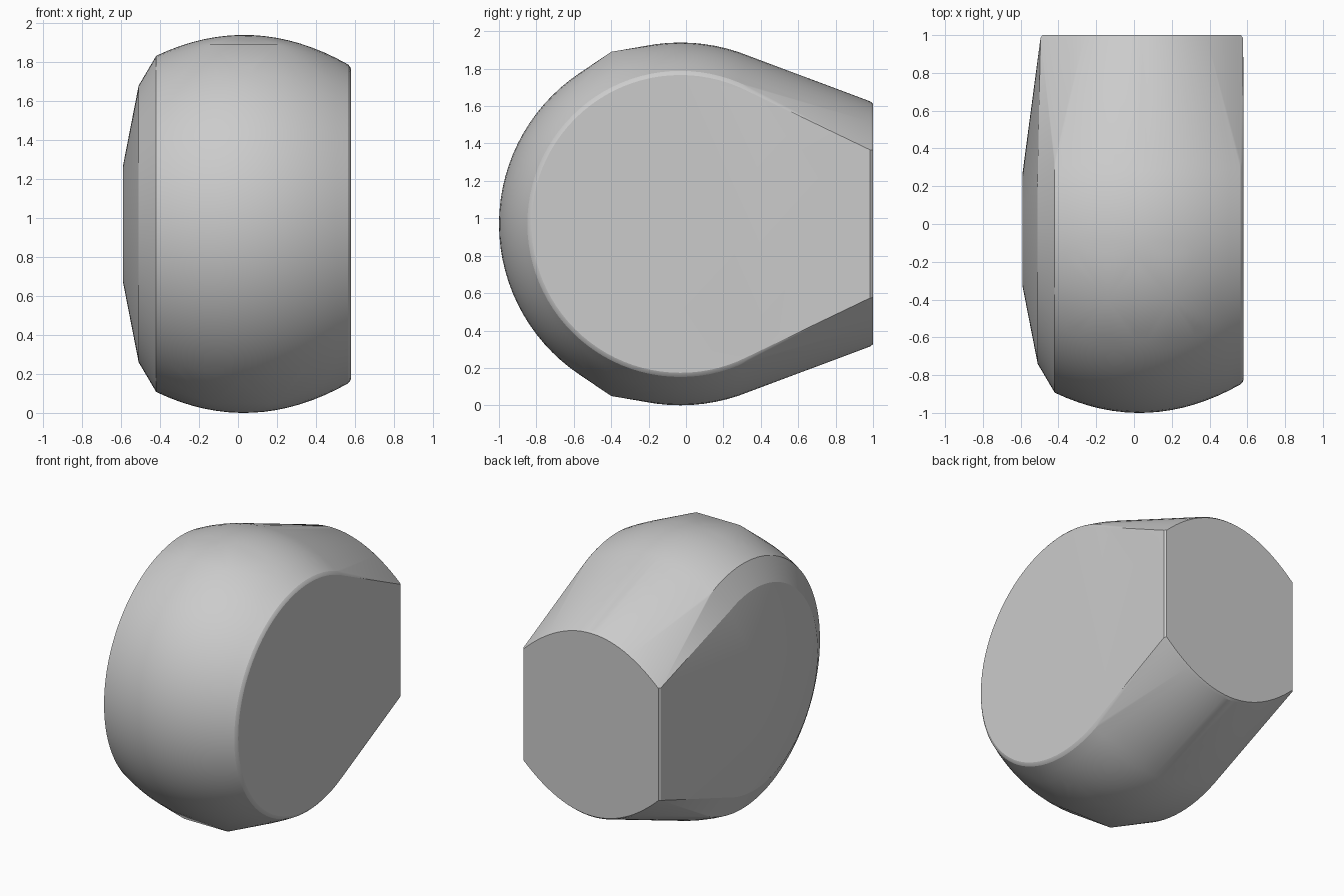
import bpy, bmesh, math

cube = bpy.data.objects.get("Cube")
if cube:
    bpy.data.objects.remove(cube, do_unlink=True)

CY, CZ = -0.03, 0.97      # axis of the rounded barrel
SEGMENTS = 96

grey = bpy.data.materials.new("plain grey")
grey.use_nodes = True
colour = (0.6, 0.6, 0.6, 1)
grey.diffuse_color = colour
grey.node_tree.nodes["Principled BSDF"].inputs["Base Color"].default_value = colour

bm = bmesh.new()


def ring(x, radius):
    """Circle of points around the barrel axis."""
    for i in range(SEGMENTS):
        a = math.tau * i / SEGMENTS
        bm.verts.new((x, CY + radius * math.cos(a), CZ + radius * math.sin(a)))


def back_outline(y, x0, x1, inset):
    """Flat end with upright sides and arched top and bottom."""
    steps = 28
    for i in range(steps + 1):
        x = x0 + (x1 - x0) * i / steps
        half = 0.655 - 0.9 * (x - 0.04) ** 2 - inset
        for side in (-1, 1):
            bm.verts.new((x, y, CZ + side * half))


# Bulging barrel
x0, x1, steps = -0.42, 0.565, 16
for i in range(steps + 1):
    x = x0 + (x1 - x0) * i / steps
    ring(x, 0.97 - 0.53 * (x - 0.03) ** 2)

# Flat side with a narrow softened rim
ring(0.575, 0.807)
ring(0.58, 0.796)

# Stepped bevels on the other side
ring(-0.51, 0.71)
ring(-0.59, 0.30)

# Flat back end with a narrow softened rim
back_outline(0.985, -0.495, 0.577, 0)
back_outline(1.0, -0.484, 0.566, 0.012)

# Short ridges at top and bottom
for x in (-0.14, 0.2):
    for side in (-1, 1):
        bm.verts.new((x, -0.4, CZ + side * 0.92))

# Wrap everything in one convex skin
bmesh.ops.convex_hull(bm, input=bm.verts[:])
loose = [v for v in bm.verts if not v.link_faces]
bmesh.ops.delete(bm, geom=loose, context="VERTS")
bmesh.ops.dissolve_limit(bm, angle_limit=math.radians(0.3),
                         verts=bm.verts[:], edges=bm.edges[:])
bmesh.ops.recalc_face_normals(bm, faces=bm.faces[:])

mesh = bpy.data.meshes.new("rounded_body")
bm.to_mesh(mesh)
bm.free()
mesh.materials.append(grey)
body = bpy.data.objects.new("rounded_body", mesh)
bpy.context.collection.objects.link(body)

bpy.ops.object.select_all(action="DESELECT")
body.select_set(True)
bpy.context.view_layer.objects.active = body
bpy.ops.object.shade_smooth_by_angle(angle=math.radians(18))
